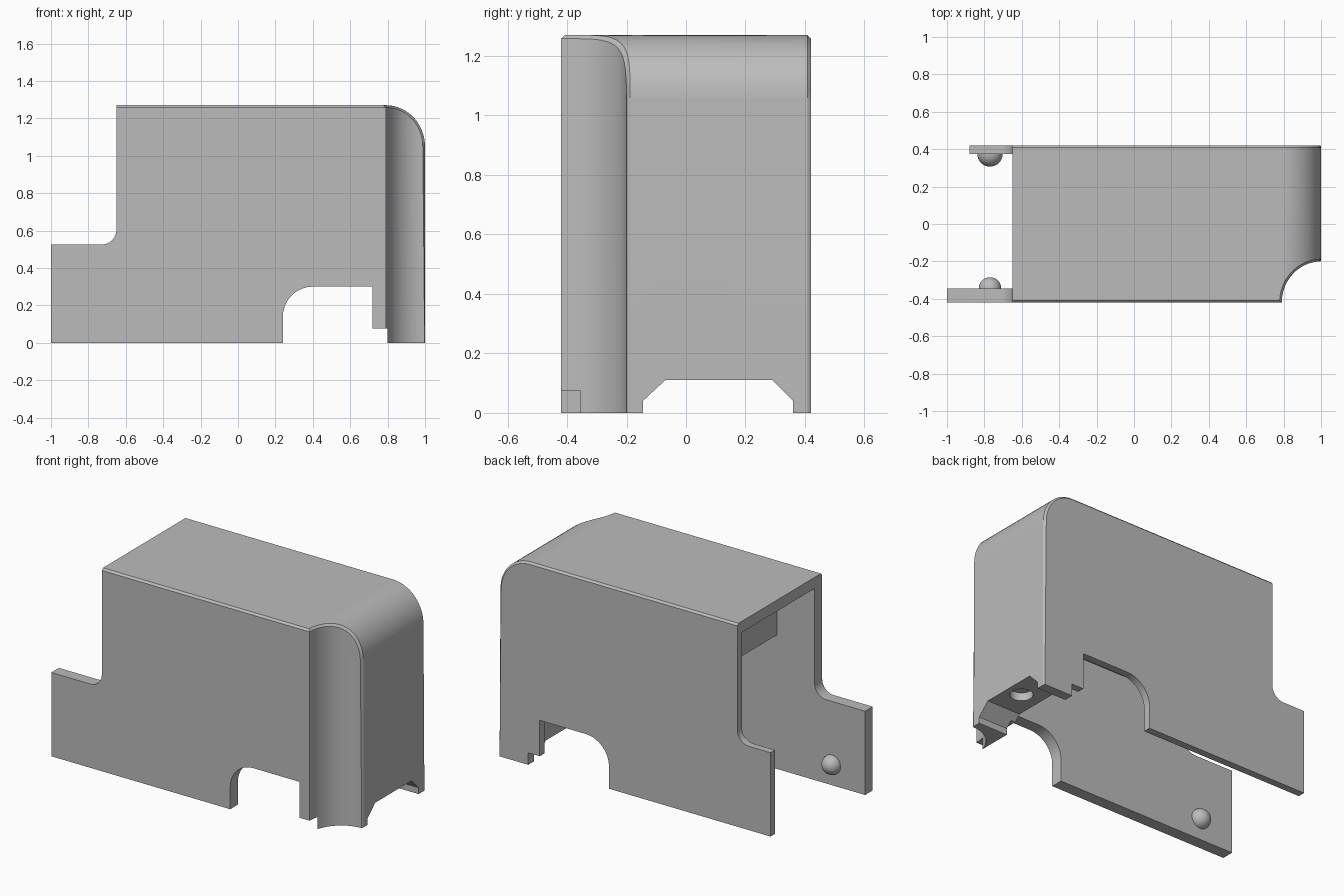
import bpy, bmesh, math
from mathutils import Vector, Matrix

cube = bpy.data.objects.get("Cube")
if cube:
    bpy.data.objects.remove(cube, do_unlink=True)

grey = bpy.data.materials.new("plain_grey")
grey.use_nodes = True
colour = (0.5, 0.5, 0.5, 1)
grey.diffuse_color = colour
grey.node_tree.nodes["Principled BSDF"].inputs["Base Color"].default_value = colour

FRONT, BACK, TOP = -0.42, 0.42, 1.27
FRONT_IN, BACK_IN = -0.345, 0.375   # inner faces of the side walls
R = 0.21                            # roof rounding and corner scoop


def make(name, bm):
    bmesh.ops.recalc_face_normals(bm, faces=bm.faces)
    mesh = bpy.data.meshes.new(name)
    bm.to_mesh(mesh)
    bm.free()
    mesh.materials.append(grey)
    obj = bpy.data.objects.new(name, mesh)
    bpy.context.collection.objects.link(obj)
    return obj


def activate(obj):
    bpy.ops.object.select_all(action='DESELECT')
    obj.select_set(True)
    bpy.context.view_layer.objects.active = obj


def prism(name, points, axis, start, end):
    """Extrude a 2D outline along x or y."""
    bm = bmesh.new()
    place = (lambda p, d: (d, *p)) if axis == 'x' else (lambda p, d: (p[0], d, p[1]))
    face = bm.faces.new([bm.verts.new(place(p, start)) for p in points])
    moved = bmesh.ops.extrude_face_region(bm, geom=[face])["geom"]
    shift = Vector(place((0, 0), end - start))
    bmesh.ops.translate(bm, vec=shift, verts=[v for v in moved if isinstance(v, bmesh.types.BMVert)])
    return make(name, bm)


def cut(obj, cutter):
    cutter.hide_render = True
    mod = obj.modifiers.new("cut", 'BOOLEAN')
    mod.operation, mod.solver, mod.object = 'DIFFERENCE', 'EXACT', cutter
    activate(obj)
    bpy.ops.object.modifier_apply(modifier=mod.name)
    bpy.data.objects.remove(cutter, do_unlink=True)


def arc(cx, cz, r, a, b, n=10):
    angles = [math.radians(a + (b - a) * i / n) for i in range(n + 1)]
    return [(cx + r * math.cos(t), cz + r * math.sin(t)) for t in angles]


# Outer housing: rounded roof end and scooped front corner share the same x steps
STEPS = 16
stations = [(-1, FRONT, TOP)]
for i in range(STEPS + 1):
    u = (1 - math.cos(math.pi * i / STEPS)) / 2
    scoop = math.sqrt(max(0, 1 - (1 - u) ** 2))
    drop = 1 - math.sqrt(max(0, 1 - u * u))
    stations.append((1 - R + R * u, FRONT + (R + 0.01) * scoop, TOP - (R + 0.01) * drop))

bm = bmesh.new()
rings = [[bm.verts.new(p) for p in ((x, y, 0), (x, y, z), (x, BACK, z), (x, BACK, 0))]
         for x, y, z in stations]
for a, b in zip(rings, rings[1:]):
    for i in range(4):
        j = (i + 1) % 4
        bm.faces.new((a[i], a[j], b[j], b[i]))
bm.faces.new(rings[0])
bm.faces.new(rings[-1])
bmesh.ops.recalc_face_normals(bm, faces=bm.faces)

# Small chamfer along the roof rims and end edges
rim = [bm.edges.get((a[i], b[i])) for a, b in zip(rings, rings[1:]) for i in (1, 2)]
rim += [bm.edges.get((rings[-1][i], rings[-1][k])) for i, k in ((0, 1), (2, 3))]
bmesh.ops.bevel(bm, geom=rim, offset=0.012, segments=1, affect='EDGES', clamp_overlap=False)
housing = make("housing", bm)

# Open end above the two side tongues, with filleted inner corners
step = [(-1.1, 0.525)] + arc(-0.73, 0.605, 0.08, -90, 0) + [(-0.65, 1.4), (-1.1, 1.4)]
cut(housing, prism("end_cutter", step, 'y', -0.6, 0.6))
shorten = [(-1.1, -0.1), (-0.88, -0.1), (-0.88, 0.7), (-1.1, 0.7)]
cut(housing, prism("tongue_cutter", shorten, 'y', 0.1, 0.6))

# Hollow interior with a lowered ceiling further in
hollow = [(-1.1, -0.1), (-1.1, 1.2), (-0.39, 1.2), (-0.39, 0.84), (0.77, 0.84), (0.77, -0.1)]
cut(housing, prism("hollow_cutter", hollow, 'y', FRONT_IN, BACK_IN))

# Side arches with a small step beside them
arch = [(0.24, -0.1)] + arc(0.4, 0.14, 0.16, 180, 90)
arch += [(0.72, 0.3), (0.72, 0.075), (0.8, 0.075), (0.8, -0.1)]
cut(housing, prism("arch_cutter", arch, 'y', -0.6, 0.6))

# Notch under the closed end
notch = [(-0.145, -0.1), (-0.145, 0.04), (-0.07, 0.11), (0.29, 0.11), (0.36, 0.04), (0.36, -0.1)]
cut(housing, prism("notch_cutter", notch, 'x', 0.5, 1.1))

# Round socket in the notch ceiling
bm = bmesh.new()
bmesh.ops.create_cone(bm, cap_ends=True, segments=32, radius1=0.065, radius2=0.065, depth=0.1,
                      matrix=Matrix.Translation((0.9, 0.1, 0.11)))
cut(housing, make("socket_cutter", bm))

activate(housing)
bpy.ops.object.shade_smooth_by_angle(angle=math.radians(30))
housing.modifiers.new("even_normals", 'WEIGHTED_NORMAL').keep_sharp = True

# Half-round pegs on the inner faces of the tongues
for name, y, r, side in (("front_peg", FRONT_IN, 0.06, 1), ("back_peg", BACK_IN, 0.068, -1)):
    bm = bmesh.new()
    bmesh.ops.create_uvsphere(bm, u_segments=32, v_segments=16, radius=r,
                              matrix=Matrix.Translation((-0.77, y, 0.13)))
    bmesh.ops.bisect_plane(bm, geom=bm.verts[:] + bm.edges[:] + bm.faces[:], dist=1e-5,
                           plane_co=(0, y, 0), plane_no=(0, side, 0), clear_inner=True)
    peg = make(name, bm)
    activate(peg)
    bpy.ops.object.shade_smooth_by_angle(angle=math.radians(40))
